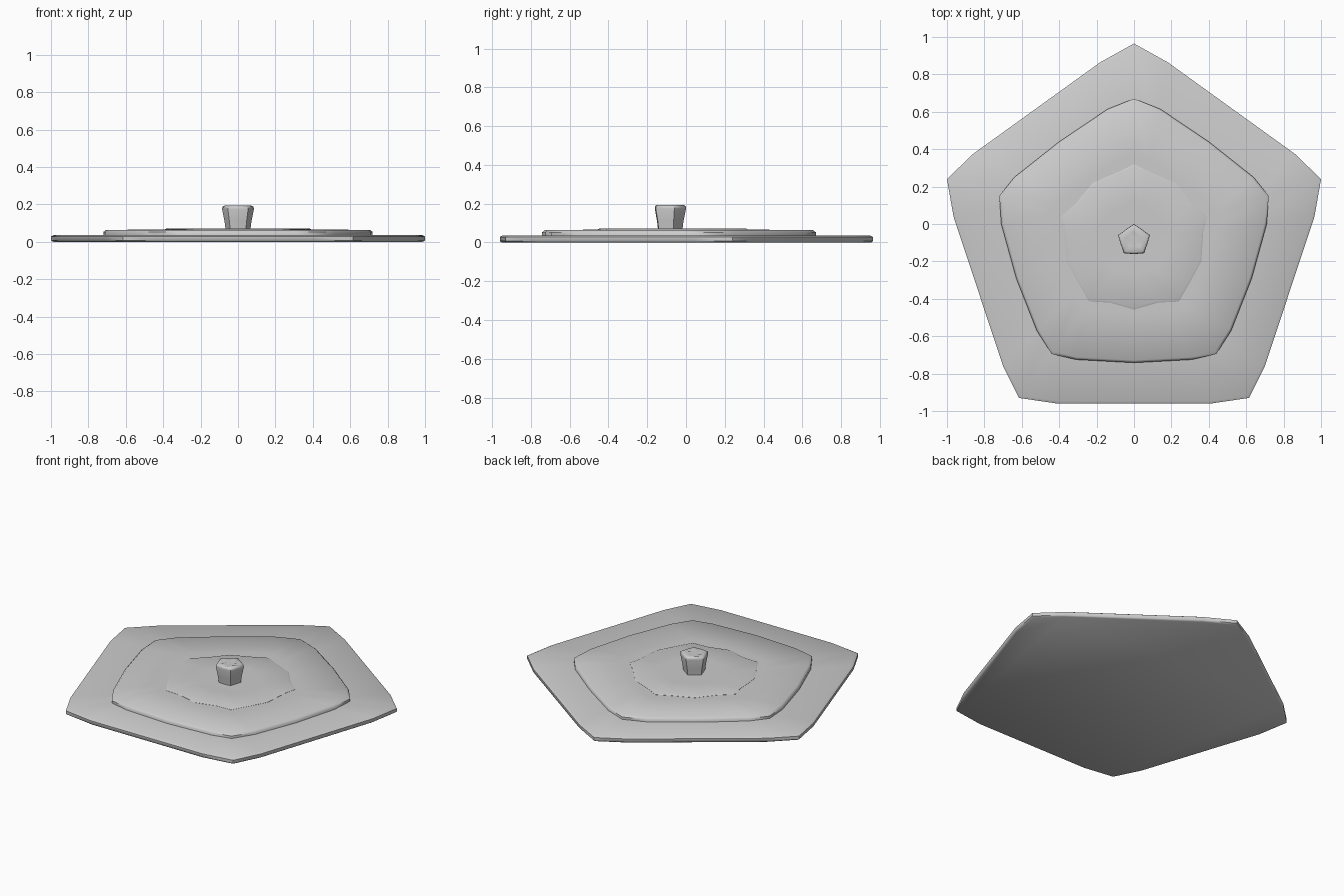
import bpy, bmesh

if "Cube" in bpy.data.objects:
    bpy.data.objects.remove(bpy.data.objects["Cube"])


def loft(name, half, rings, cy, dimple_ring=None):
    """Mirror a half outline across x, then stack it as (scale, z) rings."""
    outline = half + [(-x, y) for x, y in reversed(half[1:-1])]
    n = len(outline)
    bm = bmesh.new()
    loops = []
    for k, (s, z) in enumerate(rings):
        loops.append([bm.verts.new((x * s, cy + (y - cy) * s,
                                    z - (0.007 if k == dimple_ring and i % 2 else 0)))
                      for i, (x, y) in enumerate(outline)])
    for a, b in zip(loops, loops[1:]):
        for i in range(n):
            j = (i + 1) % n
            bm.faces.new((a[i], a[j], b[j], b[i]))
    bm.faces.new(loops[0][::-1])
    # fan cap around the centre
    c = bm.verts.new((0, cy, rings[-1][1]))
    for i in range(n):
        bm.faces.new((loops[-1][i], loops[-1][(i + 1) % n], c))
    bmesh.ops.recalc_face_normals(bm, faces=bm.faces)
    me = bpy.data.meshes.new(name)
    bm.to_mesh(me)
    bm.free()
    ob = bpy.data.objects.new(name, me)
    bpy.context.collection.objects.link(ob)
    bpy.ops.object.select_all(action='DESELECT')
    ob.select_set(True)
    bpy.context.view_layer.objects.active = ob
    bpy.ops.object.shade_smooth_by_angle(angle=0.9)
    return ob


# Wide pentagonal base plate
loft("base_plate",
     [(0, .965), (.18, .865), (.86, .375), (1, .24), (.965, .04),
      (.70, -.76), (.615, -.93), (.41, -.96), (0, -.96)],
     [(.99, 0), (1, .007), (1, .028), (.985, .036), (.6, .036)], -.08)

# Rounded middle tier
loft("middle_tier",
     [(0, .67), (.14, .615), (.40, .44), (.64, .25), (.72, .15), (.71, .0),
      (.63, -.29), (.52, -.57), (.44, -.695), (.31, -.725), (0, -.742)],
     [(1, .03), (1, .052), (.98, .063), (.6, .066)], -.08)

# Scalloped inner tier
loft("inner_tier",
     [(0, .32), (.08, .28), (.22, .22), (.31, .11), (.39, .04), (.37, -.04),
      (.36, -.20), (.30, -.31), (.24, -.415), (.13, -.42), (0, -.457)],
     [(1, .06), (1, .067), (.975, .071), (.5, .069)], -.08)

# Flared five-sided knob with a dimpled top
loft("knob",
     [(0, 0), (.043, -.029), (.085, -.06), (.071, -.108), (.054, -.156), (0, -.161)],
     [(.77, .06), (.85, .11), (1, .175), (.98, .187), (.85, .193),
      (.5, .193), (.2, .19)], -.085, dimple_ring=5)
